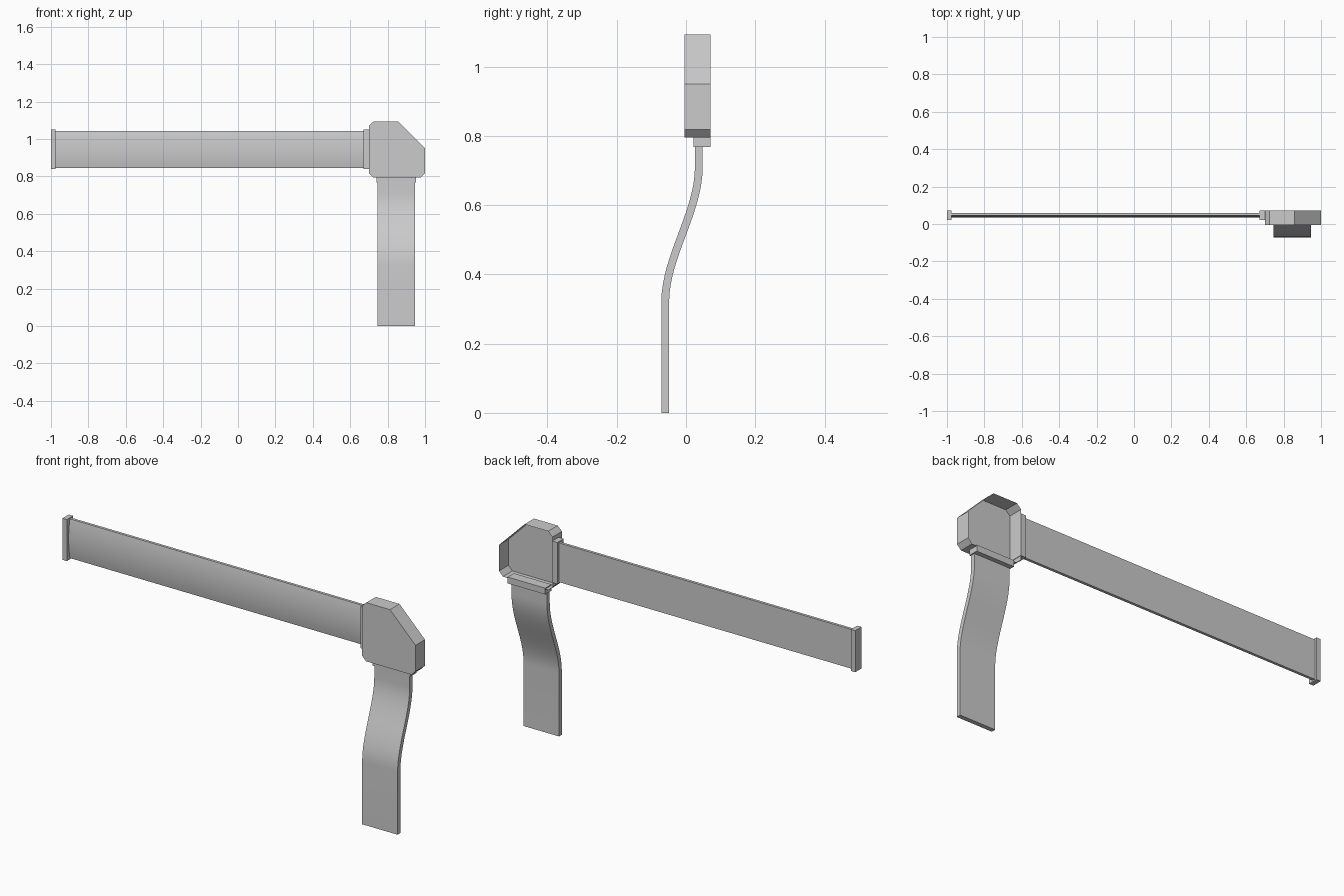
import bpy, bmesh, math
from mathutils import Vector

if "Cube" in bpy.data.objects:
    bpy.data.objects.remove(bpy.data.objects["Cube"])


def make(name, bm, smooth=False):
    bmesh.ops.remove_doubles(bm, verts=bm.verts, dist=1e-6)
    bmesh.ops.recalc_face_normals(bm, faces=bm.faces)
    me = bpy.data.meshes.new(name)
    bm.to_mesh(me)
    bm.free()
    ob = bpy.data.objects.new(name, me)
    bpy.context.collection.objects.link(ob)
    if smooth:
        bpy.ops.object.select_all(action='DESELECT')
        ob.select_set(True)
        bpy.context.view_layer.objects.active = ob
        bpy.ops.object.shade_smooth_by_angle(angle=math.radians(30))
    return ob


def prism(name, start, end, smooth=False, open_end=False):
    """Join two matching outlines with side walls and caps."""
    bm = bmesh.new()
    a = [bm.verts.new(p) for p in start]
    b = [bm.verts.new(p) for p in end]
    n = len(a)
    for i in range(n):
        j = (i + 1) % n
        bm.faces.new((a[i], a[j], b[j], b[i]))
    bm.faces.new(a)
    if not open_end:
        bm.faces.new(b)
    return make(name, bm, smooth)


def box(name, x0, x1, y0, y1, z0, z1):
    ring = [(x0, y0), (x1, y0), (x1, y1), (x0, y1)]
    return prism(name, [(x, y, z0) for x, y in ring], [(x, y, z1) for x, y in ring])


# horizontal rail: flat back, gently bowed front
prof = [(0.060, 1.044), (0.060, 0.845)]
for i in range(13):
    t = -1 + i / 6
    prof.append((0.046 - 0.010 * (1 - t * t), 0.9445 + 0.0995 * t))
prism("horizontal_rail", [(-0.985, y, z) for y, z in prof],
      [(0.70, y, z) for y, z in prof], smooth=True)

# end cap and the two collars
box("end_cap", -1.0, -0.976, 0.021, 0.071, 0.839, 1.05)
box("rail_collar", 0.672, 0.702, 0.021, 0.071, 0.839, 1.05)
box("strap_collar", 0.741, 0.952, 0.021, 0.071, 0.768, 0.80)

# corner housing: shell with an open back
outline = [(0.722, 0.795), (0.978, 0.795), (1.0, 0.818), (1.0, 0.95),
           (0.857, 1.093), (0.724, 1.093), (0.70, 1.07), (0.70, 0.818)]
front, back = -0.005, 0.071
prism("corner_housing", [(x, front, z) for x, z in outline],
      [(x, back, z) for x, z in outline], open_end=True)

# hanging strap: S-curved band of constant thickness
y_low, y_high, z_low, z_high, half = -0.060, 0.037, 0.32, 0.71, 0.0112
path = [Vector((y_low, 0))]
for i in range(17):
    t = i / 16
    s = t * t * (3 - 2 * t)
    path.append(Vector((y_low + (y_high - y_low) * s, z_low + (z_high - z_low) * t)))
path.append(Vector((y_high, 0.80)))
bm = bmesh.new()
rows = []
for i, p in enumerate(path):
    d = (path[min(i + 1, len(path) - 1)] - path[max(i - 1, 0)]).normalized()
    nrm = Vector((d.y, -d.x)) * half
    rows.append([bm.verts.new((x, p.x + k * nrm.x, p.y + k * nrm.y))
                 for x, k in ((0.747, -1), (0.946, -1), (0.946, 1), (0.747, 1))])
for r, q in zip(rows, rows[1:]):
    for i in range(4):
        j = (i + 1) % 4
        bm.faces.new((r[i], r[j], q[j], q[i]))
bm.faces.new(rows[0])
bm.faces.new(rows[-1])
make("hanging_strap", bm, smooth=True)
